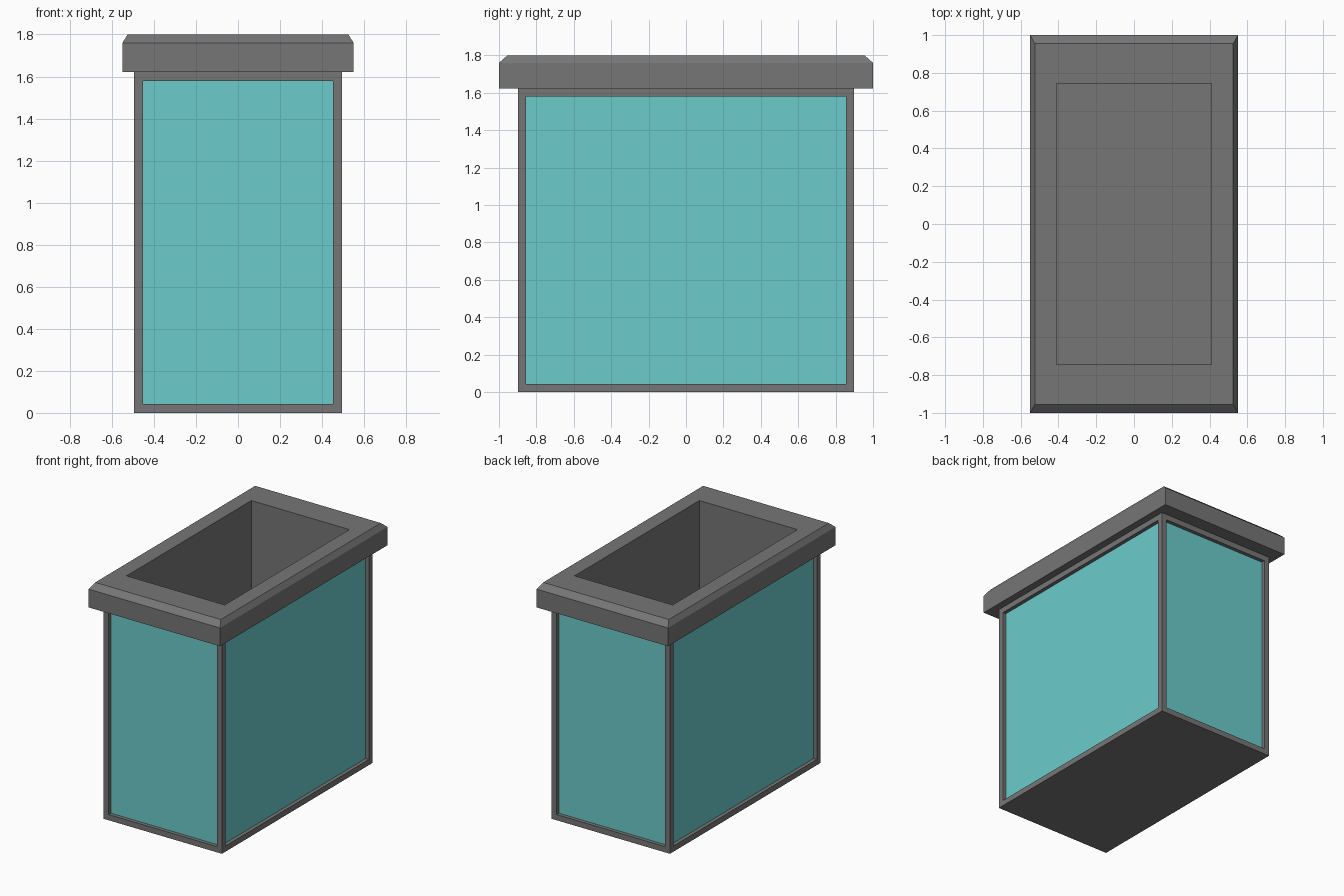
import bpy, bmesh

if "Cube" in bpy.data.objects:
    bpy.data.objects.remove(bpy.data.objects["Cube"])

# Rectangular rings (half x, half y, z), running up the outside and down into the well
RINGS = [
    (0.495, 0.898, 0.0),    # base
    (0.495, 0.898, 1.622),  # top of body
    (0.55, 1.0, 1.622),     # rim underside
    (0.55, 1.0, 1.76),      # rim side
    (0.525, 0.955, 1.8),    # rim chamfer
    (0.41, 0.745, 1.8),     # opening
    (0.41, 0.745, 0.1),     # well floor
]


def material(name, color):
    mat = bpy.data.materials.new(name)
    mat.diffuse_color = color
    mat.use_nodes = True
    mat.node_tree.nodes["Principled BSDF"].inputs["Base Color"].default_value = mat.diffuse_color
    return mat


def ring(bm, hx, hy, z):
    return [bm.verts.new((sx * hx, sy * hy, z))
            for sx, sy in ((-1, -1), (1, -1), (1, 1), (-1, 1))]


bm = bmesh.new()
loops = [ring(bm, *r) for r in RINGS]

# Shell: bottom, walls, rim and inner well as one closed surface
bm.faces.new(loops[0][::-1])
sides = []
for k, (lo, hi) in enumerate(zip(loops, loops[1:])):
    for i in range(4):
        j = (i + 1) % 4
        f = bm.faces.new((lo[i], lo[j], hi[j], hi[i]))
        if k == 0:
            sides.append(f)
bm.faces.new(loops[-1])
bm.normal_update()

# Side panels: narrow frame, then a recess
bmesh.ops.inset_individual(bm, faces=sides, thickness=0.043, use_even_offset=True)
walls = bmesh.ops.extrude_discrete_faces(bm, faces=sides)["faces"]
for f in walls:
    f.normal_update()
    bmesh.ops.translate(bm, verts=f.verts[:], vec=f.normal * -0.028)
    f.material_index = 1

mesh = bpy.data.meshes.new("open_box_with_rim")
bm.to_mesh(mesh)
bm.free()
mesh.materials.append(material("grey_frame", (0.18, 0.18, 0.18, 1)))
mesh.materials.append(material("teal_panel", (0.15, 0.6, 0.6, 1)))
box = bpy.data.objects.new("open_box_with_rim", mesh)
bpy.context.collection.objects.link(box)
